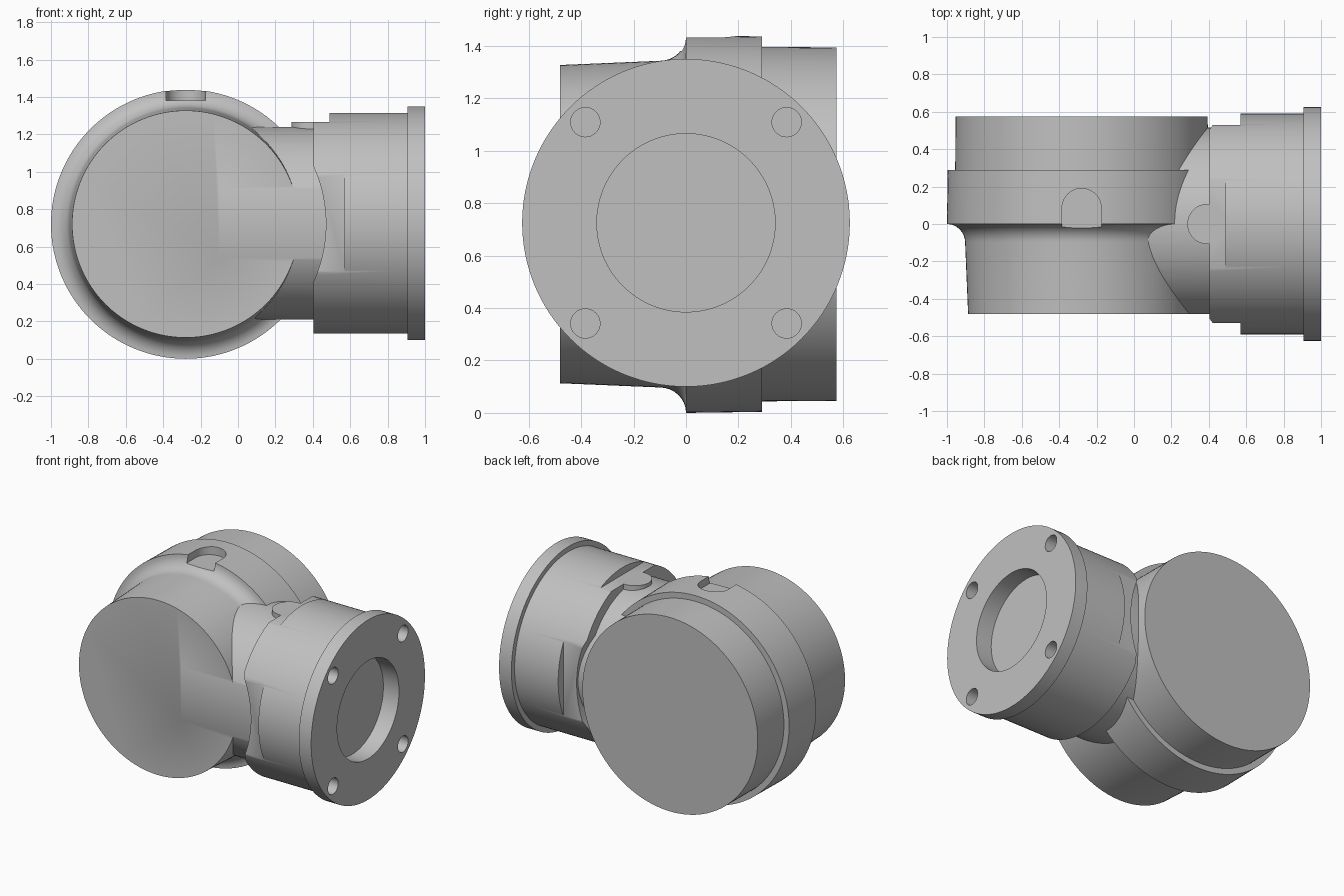
import bpy, bmesh, math
from mathutils import Matrix, Vector

cube = bpy.data.objects.get("Cube")
if cube:
    bpy.data.objects.remove(cube, do_unlink=True)

grey = bpy.data.materials.new("plain grey")
grey.use_nodes = True
COLOUR = (0.53, 0.53, 0.53, 1)
grey.diffuse_color = COLOUR
grey.node_tree.nodes["Principled BSDF"].inputs["Base Color"].default_value = COLOUR

CX, CZ = -0.28, 0.72       # axis of the main drum
PZ = 0.725                 # axis of the side port
TURN = {"x": Matrix.Rotation(math.pi / 2, 4, "Y"),
        "y": Matrix.Rotation(-math.pi / 2, 4, "X"),
        "z": Matrix.Identity(4)}


def finish(name, bm):
    bmesh.ops.recalc_face_normals(bm, faces=bm.faces)
    mesh = bpy.data.meshes.new(name)
    bm.to_mesh(mesh)
    bm.free()
    mesh.materials.append(grey)
    ob = bpy.data.objects.new(name, mesh)
    bpy.context.collection.objects.link(ob)
    return ob


def lathe(name, profile, axis, centre, sides=128):
    """Solid of revolution from (position along axis, radius) pairs."""
    bm = bmesh.new()
    rings = []
    for h, r in profile:
        angles = [2 * math.pi * i / sides for i in range(sides)]
        rings.append([bm.verts.new((r * math.cos(a), r * math.sin(a), h)) for a in angles])
    for a, b in zip(rings, rings[1:]):
        for i in range(sides):
            j = (i + 1) % sides
            bm.faces.new((a[i], a[j], b[j], b[i]))
    bm.faces.new(rings[0])
    bm.faces.new(rings[-1])
    bm.transform(Matrix.Translation(centre) @ TURN[axis])
    return finish(name, bm)


def box(name, low, high):
    bm = bmesh.new()
    bmesh.ops.create_cube(bm, size=1)
    low, high = Vector(low), Vector(high)
    size = Matrix.Diagonal((*(high - low), 1))
    bm.transform(Matrix.Translation((low + high) / 2) @ size)
    return finish(name, bm)


def combine(target, tool, operation):
    mod = target.modifiers.new("combine", "BOOLEAN")
    mod.operation, mod.object, mod.solver = operation, tool, "EXACT"
    bpy.context.view_layer.objects.active = target
    bpy.ops.object.modifier_apply(modifier=mod.name)
    bpy.data.objects.remove(tool, do_unlink=True)


# Main drum: tapered front, concave fillet, raised ring, stepped back
drum_profile = [(-0.48, 0.607), (-0.1, 0.623)]
for k in range(1, 9):
    t = k / 8 * math.pi / 2
    drum_profile.append((-0.1 + 0.1 * math.sin(t), 0.72 - 0.097 * math.cos(t)))
drum_profile += [(0.29, 0.716), (0.29, 0.676), (0.575, 0.674)]
housing = lathe("main_housing", drum_profile, "y", (CX, 0, CZ))

# Arched notch on top of the ring
combine(housing, lathe("notch_round", [(1.38, 0.105), (1.6, 0.105)], "z", (CX, 0.085, 0), 48),
        "DIFFERENCE")
combine(housing, box("notch_slot", (CX - 0.105, -0.15, 1.38), (CX + 0.105, 0.085, 1.6)),
        "DIFFERENCE")

# Neck joining drum and port, trimmed flush with the drum front
neck = lathe("neck", [(-0.1, 0.515), (0.55, 0.515)], "x", (0, 0, PZ))
combine(neck, box("neck_trim", (-1, -1, -1), (2, -0.48, 2)), "DIFFERENCE")
combine(housing, neck, "UNION")

# Side port with end flange
port = lathe("side_port", [(0.405, 0.59), (0.905, 0.59), (0.905, 0.625), (1, 0.625)],
             "x", (0, 0, PZ))
combine(port, lathe("drum_clearance", [(-1, 0.75), (1, 0.75)], "y", (CX, 0, CZ)), "DIFFERENCE")

# Flats on both sides and the top of the port
for s in (-1, 1):
    y0, y1 = sorted((s * 0.53, s * 0.8))
    combine(port, box("side_flat", (0.2, y0, 0), (0.57, y1, 1.5)), "DIFFERENCE")
combine(port, box("top_flat", (0.2, -0.5, 1.265), (0.49, 0.5, 1.6)), "DIFFERENCE")

# Rounded tab reaching over the neck
combine(port, lathe("tab", [(1.18, 0.107), (1.265, 0.107)], "z", (0.392, 0, 0), 48), "UNION")

# Shallow bore and four bolt holes in the flange
combine(port, lathe("bore", [(0.88, 0.34), (1.2, 0.34)], "x", (0, 0, PZ)), "DIFFERENCE")
for sy in (-1, 1):
    for sz in (-1, 1):
        hole = lathe("bolt_hole", [(0.91, 0.056), (1.2, 0.056)], "x",
                     (0, sy * 0.384, PZ + sz * 0.384), 32)
        combine(port, hole, "DIFFERENCE")

# Smooth curved walls, crisp edges
for ob in (housing, port):
    bpy.ops.object.select_all(action="DESELECT")
    ob.select_set(True)
    bpy.context.view_layer.objects.active = ob
    bpy.ops.object.shade_smooth_by_angle(angle=math.radians(30))
